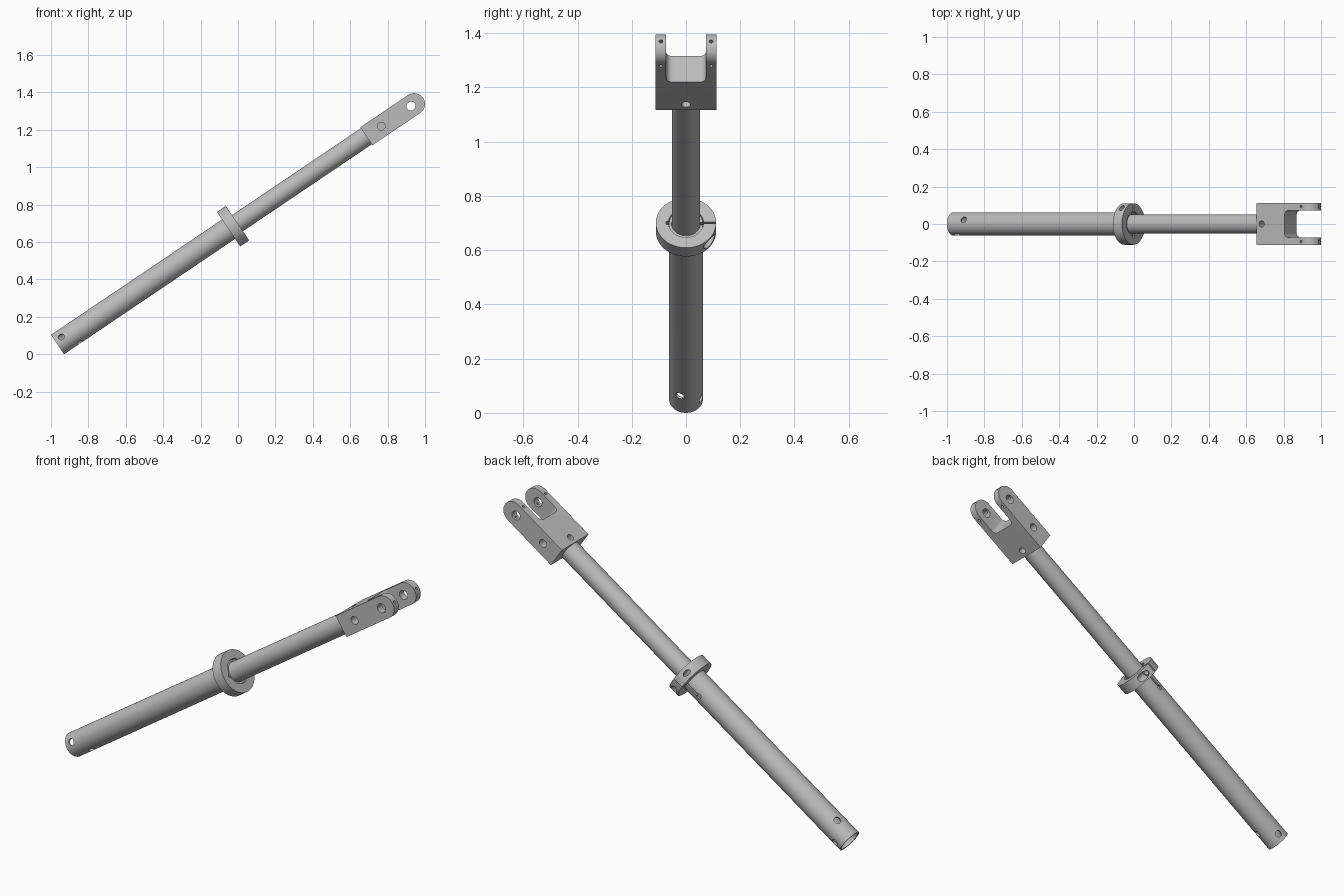
import bpy, bmesh, math
from mathutils import Matrix, Vector

cube = bpy.data.objects.get("Cube")
if cube:
    bpy.data.objects.remove(cube)

metal = bpy.data.materials.new("brushed grey metal")
metal.use_nodes = True
grey = (0.5, 0.5, 0.5, 1)
metal.diffuse_color = grey
metal.node_tree.nodes["Principled BSDF"].inputs["Base Color"].default_value = grey

# Everything is built lying along x, then tilted into place
TILT = math.radians(34)
R_TUBE, R_ROD, R_COLLAR = 0.0625, 0.052, 0.111
COLLAR, BLOCK, TIP = 1.132, 1.992, 2.3
HALF_H, HALF_W = 0.058, 0.112
PLACE = (Matrix.Translation((R_TUBE * math.sin(TILT) - 1, 0, R_TUBE * math.cos(TILT)))
         @ Matrix.Rotation(-TILT, 4, 'Y'))
X, Y, Z = Vector((1, 0, 0)), Vector((0, 1, 0)), Vector((0, 0, 1))


def make(name, bm):
    bmesh.ops.recalc_face_normals(bm, faces=bm.faces)
    mesh = bpy.data.meshes.new(name)
    bm.to_mesh(mesh)
    bm.free()
    obj = bpy.data.objects.new(name, mesh)
    bpy.context.collection.objects.link(obj)
    return obj


def rod(name, start, end, radius, segments=32):
    start, end = Vector(start), Vector(end)
    axis = end - start
    bm = bmesh.new()
    bmesh.ops.create_cone(bm, cap_ends=True, segments=segments, radius1=radius,
                          radius2=radius, depth=axis.length,
                          matrix=Matrix.Translation((start + end) / 2)
                          @ axis.to_track_quat('Z', 'Y').to_matrix().to_4x4())
    return make(name, bm)


def hole(centre, axis, radius, back, front):
    c = Vector(centre)
    return rod("cutter", c - axis * back, c + axis * front, radius)


def block(low, high):
    low, high = Vector(low), Vector(high)
    bm = bmesh.new()
    bmesh.ops.create_cube(bm, size=1, matrix=Matrix.Translation((low + high) / 2)
                          @ Matrix.Diagonal((*(high - low), 1)))
    return make("cutter", bm)


def prism(name, outline, offset):
    bm = bmesh.new()
    face = bm.faces.new([bm.verts.new(p) for p in outline])
    out = bmesh.ops.extrude_face_region(bm, geom=[face])
    bmesh.ops.translate(bm, vec=offset,
                        verts=[v for v in out["geom"] if isinstance(v, bmesh.types.BMVert)])
    return make(name, bm)


def arc(cx, cy, radius, start, stop, steps):
    angles = [math.radians(start + (stop - start) * i / steps) for i in range(steps + 1)]
    return [(cx + radius * math.cos(a), cy + radius * math.sin(a)) for a in angles]


def finish(obj, cutters=()):
    for c in cutters:
        mod = obj.modifiers.new("cut", 'BOOLEAN')
        mod.object, mod.operation, mod.solver = c, 'DIFFERENCE', 'EXACT'
    bpy.context.view_layer.update()
    graph = bpy.context.evaluated_depsgraph_get()
    mesh = bpy.data.meshes.new_from_object(obj.evaluated_get(graph))
    obj.modifiers.clear()
    obj.data = mesh
    for c in cutters:
        bpy.data.objects.remove(c)
    mesh.transform(PLACE)
    mesh.materials.clear()
    mesh.materials.append(metal)
    bpy.ops.object.select_all(action='DESELECT')
    obj.select_set(True)
    bpy.context.view_layer.objects.active = obj
    bpy.ops.object.shade_smooth_by_angle(angle=math.radians(30))


# Outer tube: open bore, two crossed pin holes, slit with a round relief at the clamp end
tube_end = COLLAR + 0.022
turn = Matrix.Rotation(math.radians(-22), 3, 'X')
relief = COLLAR - 0.112
finish(rod("outer_tube", (0, 0, 0), (tube_end, 0, 0), R_TUBE, 64), [
    rod("cutter", (-0.1, 0, 0), (tube_end + 0.1, 0, 0), R_ROD + 0.001, 64),
    hole((0.04, 0, 0), turn @ Y, 0.017, 0.1, 0.1),
    hole((0.105, 0, 0), turn @ Z, 0.017, 0.1, 0.1),
    hole((relief, 0, 0), Y, 0.013, 0, 0.1),
    block((relief, 0.02, -0.005), (tube_end + 0.1, 0.1, 0.005)),
])

# Sliding inner rod
finish(rod("inner_rod", (COLLAR - 0.3, 0, 0), (BLOCK + 0.005, 0, 0), R_ROD, 64))

# Clamp collar: bore, split, relief notch and counterbored clamp screw hole
half = 0.029
finish(rod("clamp_collar", (COLLAR - half, 0, 0), (COLLAR + half, 0, 0), R_COLLAR, 64), [
    rod("cutter", (COLLAR - 0.1, 0, 0), (COLLAR + 0.1, 0, 0), R_TUBE + 0.002, 64),
    block((COLLAR - 0.1, 0.03, -0.004), (COLLAR + 0.1, 0.2, 0.004)),
    hole((COLLAR, -R_TUBE - 0.004, 0), X, 0.008, 0.1, 0.1),
    hole((COLLAR, 0.085, 0), Z, 0.013, 0.2, 0.2),
    hole((COLLAR, 0.085, -0.03), Z, 0.021, 0.2, 0),
])

# Clevis fork: round-ended block with a filleted slot between two arms
side = [(BLOCK, HALF_H), (BLOCK, -HALF_H)] + arc(TIP, 0, HALF_H, -90, 90, 24)
clevis = prism("clevis_fork", [(x, -HALF_W, z) for x, z in side], Y * 2 * HALF_W)
floor, gap, fillet = BLOCK + 0.182, 0.073, 0.025
slot = ([(TIP + 0.2, gap)] + arc(floor + fillet, gap - fillet, fillet, 90, 180, 8)
        + arc(floor + fillet, fillet - gap, fillet, 180, 270, 8) + [(TIP + 0.2, -gap)])
pin = TIP - 0.02
cuts = [
    prism("cutter", [(x, y, -0.2) for x, y in slot], Z * 0.4),
    hole((pin, 0, 0), Y, 0.024, 0.3, 0.3),
    hole((BLOCK + 0.034, 0, 0), Z, 0.017, 0.2, 0.2),
]
for s in (-1, 1):
    arm = s * (HALF_W + gap) / 2
    cuts += [
        hole((BLOCK + 0.096, s * HALF_W, 0), Y, 0.021, 0.05, 0.05),
        hole((pin, arm, 0), Z, 0.007, 0.2, 0.2),
        hole((pin, arm, 0), X, 0.007, 0, 0.2),
    ]
finish(clevis, cuts)
